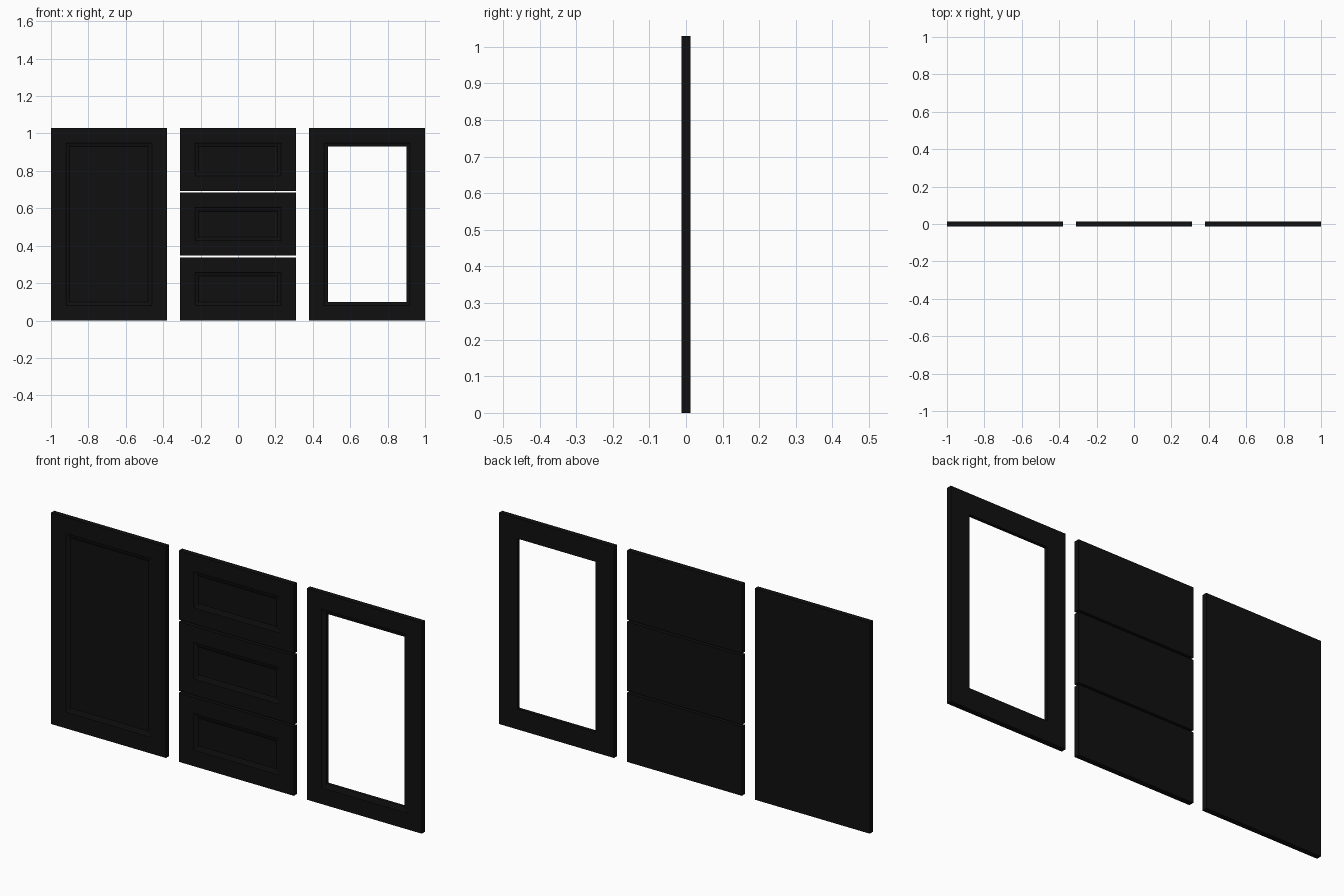
import bpy, bmesh

if "Cube" in bpy.data.objects:
    bpy.data.objects.remove(bpy.data.objects["Cube"])

T = 0.0125          # half thickness
W = 0.62            # front width
black = bpy.data.materials.new("black_paint")
black.diffuse_color = (0.005, 0.005, 0.005, 1)
black.use_nodes = True
black.node_tree.nodes["Principled BSDF"].inputs["Base Color"].default_value = black.diffuse_color

# Moulding profile: (inset from outer edge, y), running from back to front to recess
PROFILE = [(0, T), (0, -T), (0.08, -T), (0.083, -T + 0.003),
           (0.096, -T + 0.006), (0.10, -T + 0.009)]


def make_front(name, cx, z0, z1, opening=False):
    """Rectangular cabinet front with a mitred moulding, solid or open."""
    bm = bmesh.new()
    profile = PROFILE + ([(0.10, T)] if opening else [])
    loops = []
    for inset, y in profile:
        a, b = cx - W / 2 + inset, cx + W / 2 - inset
        c, d = z0 + inset, z1 - inset
        loops.append([bm.verts.new(p) for p in
                      ((a, y, c), (b, y, c), (b, y, d), (a, y, d))])
    pairs = list(zip(loops, loops[1:]))
    if opening:
        pairs.append((loops[-1], loops[0]))
    else:
        bm.faces.new(loops[0])      # flat back
        bm.faces.new(loops[-1])     # recessed panel
    for p, q in pairs:
        for i in range(4):
            j = (i + 1) % 4
            bm.faces.new((p[i], p[j], q[j], q[i]))
    bmesh.ops.recalc_face_normals(bm, faces=bm.faces)
    mesh = bpy.data.meshes.new(name)
    bm.to_mesh(mesh)
    bm.free()
    mesh.materials.append(black)
    obj = bpy.data.objects.new(name, mesh)
    bpy.context.collection.objects.link(obj)


# Solid door, open-framed door
make_front("panel_door", -0.69, 0, 1.03)
make_front("open_frame_door", 0.69, 0, 1.03, opening=True)

# Stack of three drawer fronts
GAP = 0.01
H = (1.03 - 2 * GAP) / 3
for i in range(3):
    z = i * (H + GAP)
    make_front(f"drawer_front_{i + 1}", 0, z, z + H)
